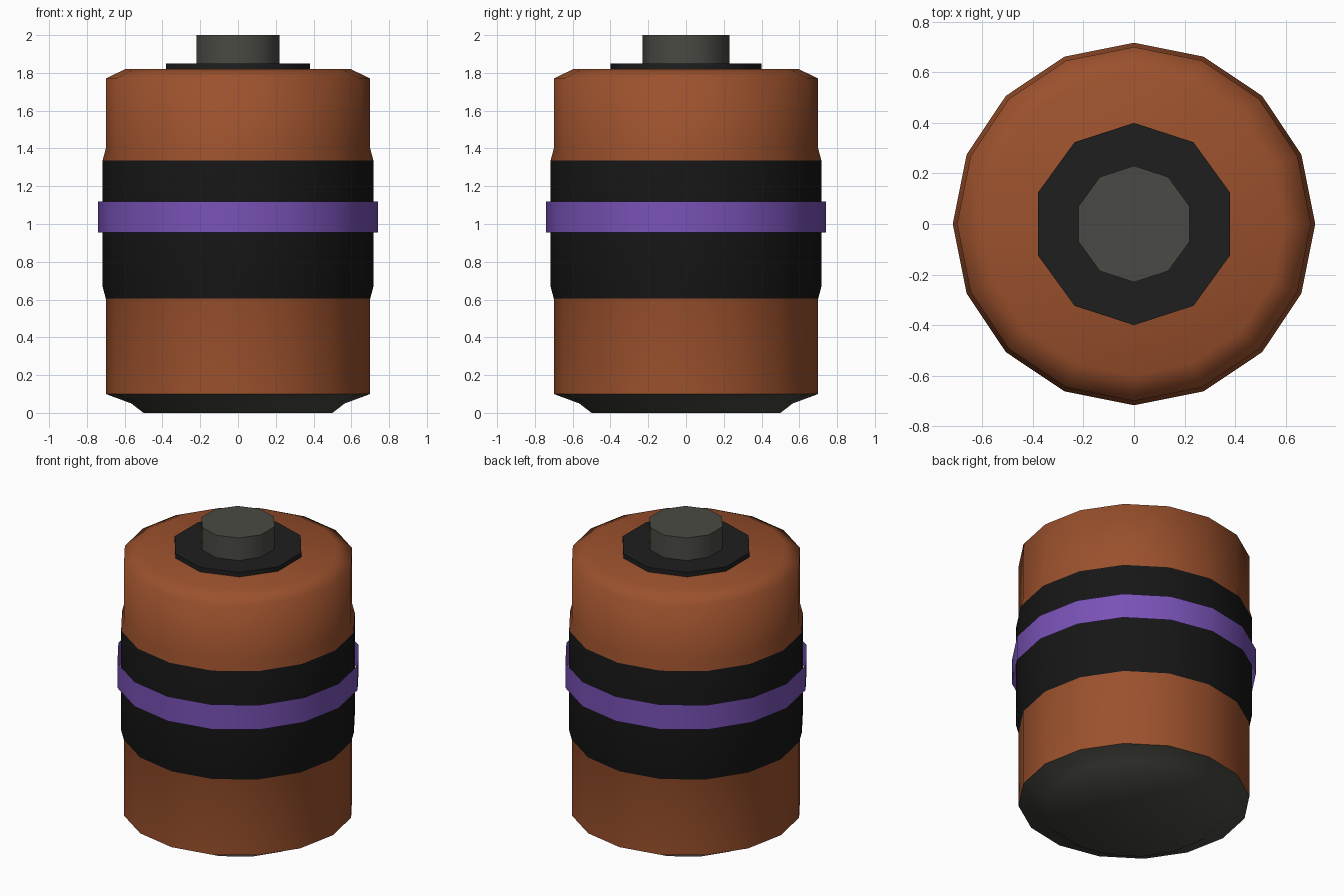
import bpy, bmesh, math

if "Cube" in bpy.data.objects:
    bpy.data.objects.remove(bpy.data.objects["Cube"])


def material(name, rgb):
    m = bpy.data.materials.new(name)
    m.diffuse_color = (*rgb, 1)
    m.use_nodes = True
    m.node_tree.nodes["Principled BSDF"].inputs["Base Color"].default_value = m.diffuse_color
    return m


brown = material("copper_brown", (0.33, 0.082, 0.026))
black = material("band_black", (0.008, 0.008, 0.008))
purple = material("stripe_purple", (0.19, 0.085, 0.47))
dark = material("disc_black", (0.013, 0.013, 0.013))
metal = material("dark_metal", (0.068, 0.068, 0.058))


def lathe(name, profile, sides, mats, mat_ids, start=0.0, cap_low=True, cap_top=True, angle=50):
    """Spin a bottom-to-top (radius, z) profile; mat_ids gives one slot per segment."""
    bm = bmesh.new()
    rings = []
    for r, z in profile:
        rings.append([bm.verts.new((r * math.cos(start + math.tau * i / sides),
                                    r * math.sin(start + math.tau * i / sides), z))
                      for i in range(sides)])
    for k, (a, b) in enumerate(zip(rings, rings[1:])):
        for i in range(sides):
            j = (i + 1) % sides
            bm.faces.new((a[i], a[j], b[j], b[i])).material_index = mat_ids[k]
    if cap_low:
        bm.faces.new(rings[0][::-1]).material_index = mat_ids[0]
    if cap_top:
        bm.faces.new(rings[-1]).material_index = mat_ids[-1]
    mesh = bpy.data.meshes.new(name)
    bm.to_mesh(mesh)
    bm.free()
    for m in mats:
        mesh.materials.append(m)
    ob = bpy.data.objects.new(name, mesh)
    bpy.context.collection.objects.link(ob)
    bpy.ops.object.select_all(action='DESELECT')
    ob.select_set(True)
    bpy.context.view_layer.objects.active = ob
    bpy.ops.object.shade_smooth_by_angle(angle=math.radians(angle))
    return ob


# Casing: metal foot, brown wall, raised black band, brown shoulder
casing = [(0.50, 0), (0.565, 0.05), (0.70, 0.10), (0.70, 0.605), (0.717, 0.67),
          (0.717, 1.335), (0.70, 1.40), (0.70, 1.77), (0.597, 1.82)]
lathe("battery_casing", casing, 16, [metal, brown, black],
      [0, 0, 1, 2, 2, 1, 1, 1], angle=65)

# Open stripe floating just off the band
lathe("stripe_ring", [(0.74, 0.955), (0.74, 1.12)], 16, [purple], [0],
      cap_low=False, cap_top=False)

# Ten-sided insulating disc and terminal, a corner pointing to +y
lathe("insulating_disc", [(0.40, 1.82), (0.40, 1.85)], 10, [dark], [0],
      start=math.pi / 2, cap_low=False)
lathe("terminal_nub", [(0.23, 1.85), (0.23, 2.0)], 10, [metal], [0],
      start=math.pi / 2, cap_low=False)
